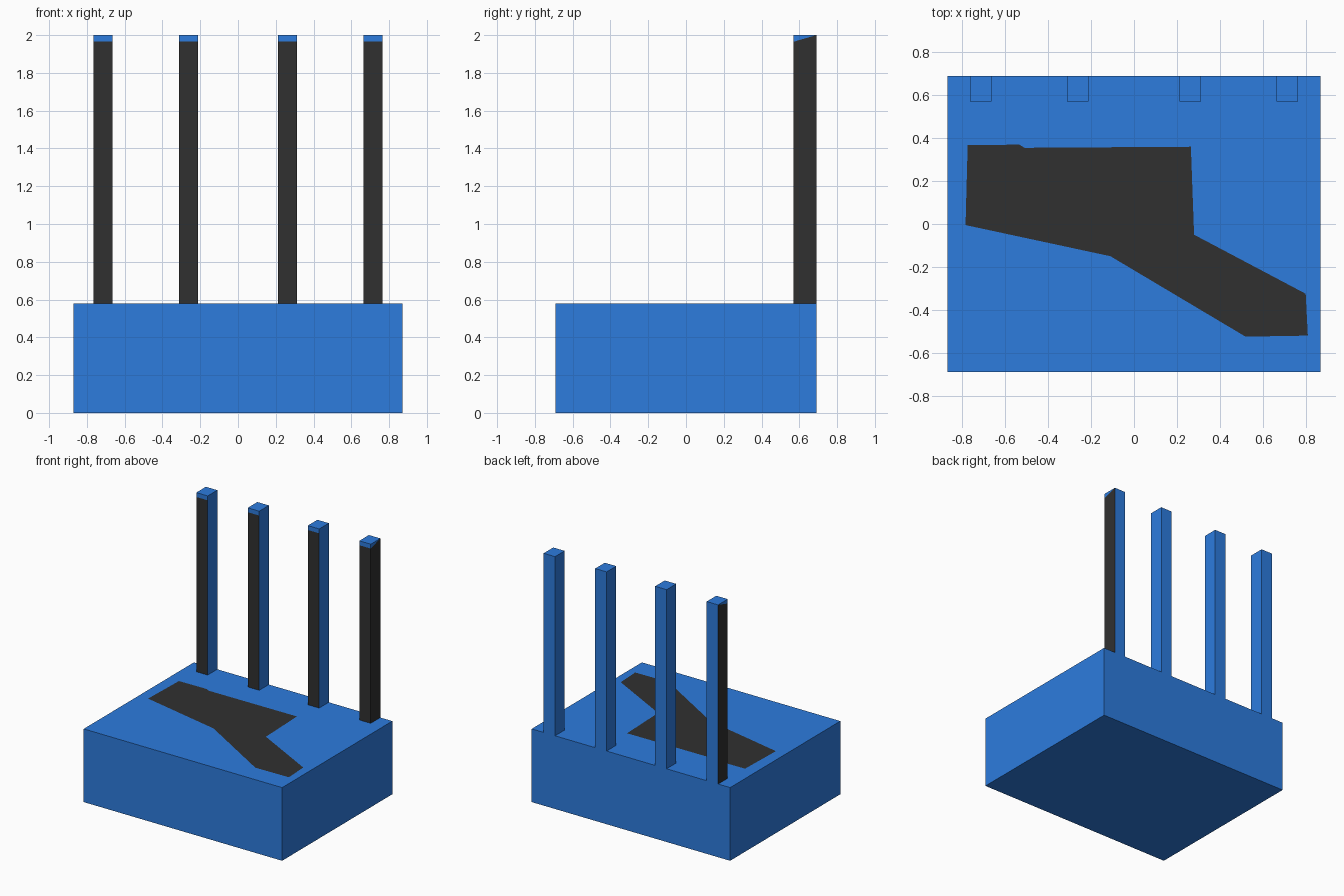
import bpy, bmesh
from mathutils import Matrix, Vector

if "Cube" in bpy.data.objects:
    bpy.data.objects.remove(bpy.data.objects["Cube"])


def material(name, color):
    mat = bpy.data.materials.new(name)
    mat.diffuse_color = (*color, 1)
    mat.use_nodes = True
    mat.node_tree.nodes["Principled BSDF"].inputs["Base Color"].default_value = mat.diffuse_color
    return mat


BLUE = material("blue", (0.026, 0.2, 0.73))
DARK = material("dark", (0.03, 0.03, 0.03))

BASE_TOP = 0.58
BACK = 0.69


def add_object(name, bm, mats):
    mesh = bpy.data.meshes.new(name)
    bm.to_mesh(mesh)
    bm.free()
    for mat in mats:
        mesh.materials.append(mat)
    obj = bpy.data.objects.new(name, mesh)
    bpy.context.collection.objects.link(obj)
    return obj


def box(lo, hi):
    lo, hi = Vector(lo), Vector(hi)
    bm = bmesh.new()
    bmesh.ops.create_cube(bm, size=1, matrix=Matrix.Translation((lo + hi) / 2)
                          @ Matrix.Diagonal((*(hi - lo), 1)))
    return bm


# Solid block base
add_object("base", box((-0.87, -BACK, 0), (0.87, BACK, BASE_TOP)), [BLUE])

# Dark angular patch lying flush on the base
outline = [(-0.785, -0.005), (-0.11, -0.15), (0.52, -0.525), (0.81, -0.52),
           (0.80, -0.325), (0.28, -0.05), (0.265, 0.36), (-0.51, 0.355),
           (-0.535, 0.37), (-0.775, 0.367)]
bm = bmesh.new()
bm.faces.new([bm.verts.new((x, y, BASE_TOP + 0.001)) for x, y in outline])
bmesh.ops.triangulate(bm, faces=bm.faces[:])
add_object("top_patch", bm, [DARK])


# Post with a dark front, blue tip, and optionally a dark outer side
def post(name, side, x, dark_side):
    cx, front, tip = side * x, 0.57, 1.965
    bm = box((cx - 0.05, front, BASE_TOP), (cx + 0.05, BACK, 2))
    # Sloping colour boundary from the front face up to the top back edge
    cut = Vector((0, front, tip))
    normal = Vector((0, tip - 2, BACK - front)).normalized()
    bmesh.ops.bisect_plane(bm, geom=bm.verts[:] + bm.edges[:] + bm.faces[:],
                           dist=1e-4, plane_co=cut, plane_no=normal)
    bm.normal_update()
    for f in bm.faces:
        below = (f.calc_center_median() - cut).dot(normal) < 0
        outward = f.normal.y < -0.9 or (dark_side and f.normal.x * side > 0.9)
        f.material_index = int(below and outward)
    add_object(name, bm, [BLUE, DARK])


# Four posts along the back edge, mirrored about the centre
for side, label in ((-1, "left"), (1, "right")):
    post(f"outer_post_{label}", side, 0.715, True)
    post(f"inner_post_{label}", side, 0.263, False)
